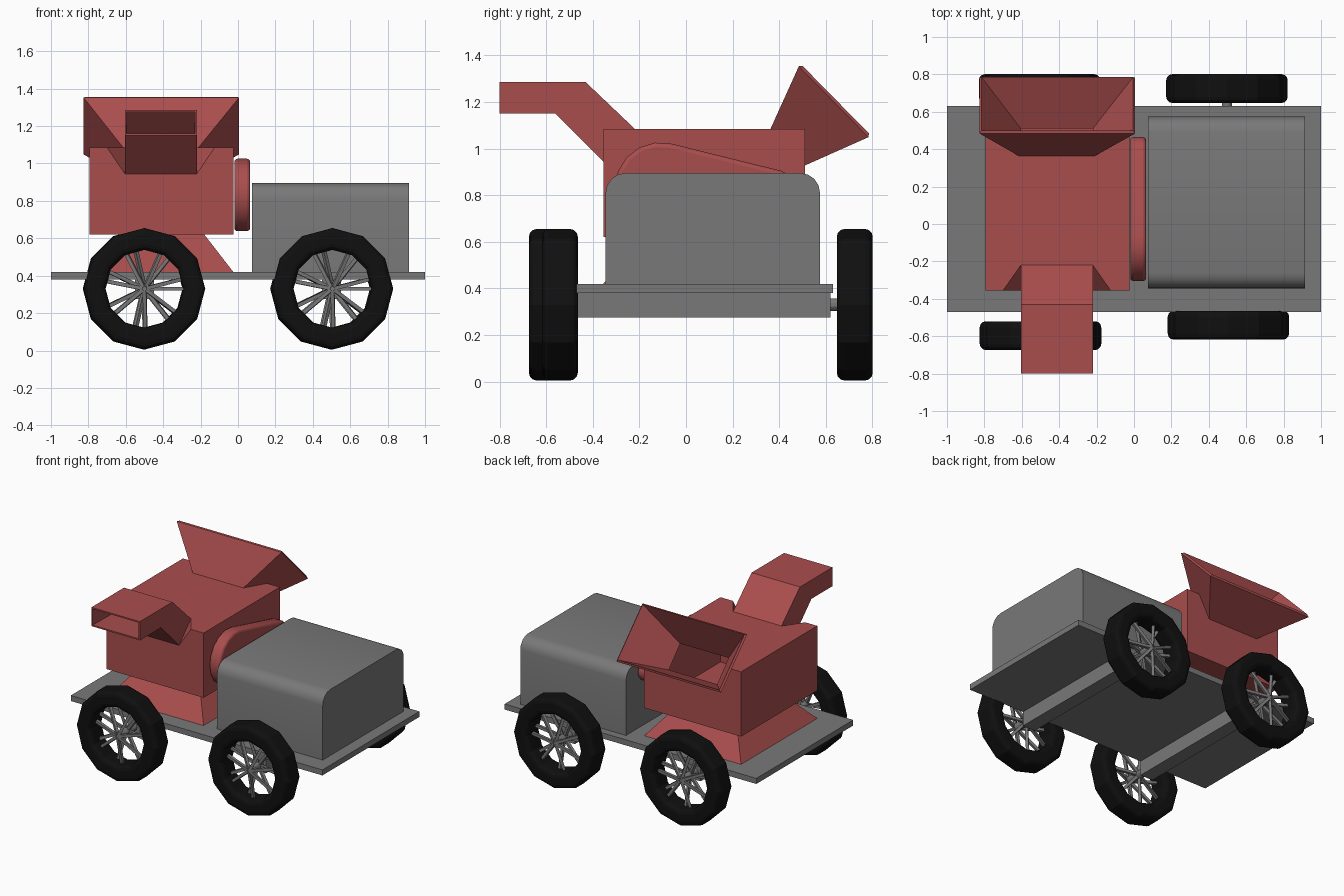
import bpy, bmesh, math
from mathutils import Vector

if "Cube" in bpy.data.objects:
    bpy.data.objects.remove(bpy.data.objects["Cube"], do_unlink=True)


def material(name, rgb):
    m = bpy.data.materials.new(name)
    m.use_nodes = True
    m.diffuse_color = (*rgb, 1)
    m.node_tree.nodes["Principled BSDF"].inputs["Base Color"].default_value = (*rgb, 1)
    return m


RED = material("dull_red", (0.40, 0.075, 0.075))
GREY = material("mid_grey", (0.19, 0.19, 0.19))
BLACK = material("tyre_black", (0.005, 0.005, 0.005))


def finish(name, bm, mat, smooth=False):
    bmesh.ops.remove_doubles(bm, verts=bm.verts, dist=0.0001)
    bmesh.ops.recalc_face_normals(bm, faces=bm.faces)
    mesh = bpy.data.meshes.new(name)
    bm.to_mesh(mesh)
    bm.free()
    mesh.materials.append(mat)
    ob = bpy.data.objects.new(name, mesh)
    bpy.context.collection.objects.link(ob)
    if smooth:
        bpy.ops.object.select_all(action="DESELECT")
        ob.select_set(True)
        bpy.context.view_layer.objects.active = ob
        bpy.ops.object.shade_smooth_by_angle()
    return ob


def face(bm, pts):
    bm.faces.new([bm.verts.new(p) for p in pts])


def loft(bm, rings, caps=False, closed=False):
    """Join equal rings of points with quads."""
    n = len(rings[0])
    vs = [[bm.verts.new(p) for p in r] for r in rings]
    pairs = list(zip(vs, vs[1:])) + ([(vs[-1], vs[0])] if closed else [])
    for a, b in pairs:
        for i in range(n):
            j = (i + 1) % n
            bm.faces.new((a[i], a[j], b[j], b[i]))
    if caps:
        bm.faces.new(vs[0])
        bm.faces.new(vs[-1])


def prism(name, profile, x0, x1, mat, smooth=False):
    bm = bmesh.new()
    loft(bm, [[(x, y, z) for y, z in profile] for x in (x0, x1)], caps=True)
    return finish(name, bm, mat, smooth)


def rect(y0, y1, z0, z1):
    return [(y0, z0), (y1, z0), (y1, z1), (y0, z1)]


def arc(cy, cz, r, a0, a1, steps):
    angles = [math.radians(a0 + (a1 - a0) * i / steps) for i in range(steps + 1)]
    return [(cy + r * math.cos(a), cz + r * math.sin(a)) for a in angles]


def hollow(ob, thickness=0.015):
    mod = ob.modifiers.new("wall", "SOLIDIFY")
    mod.thickness = thickness
    mod.offset = -1
    mod.use_even_offset = True


# Flat bed and the two axle beams
prism("bed", rect(-0.47, 0.63, 0.38, 0.42), -1, 1, GREY)
for side, x in (("right", -0.5), ("left", 0.5)):
    prism(side + "_axle_beam", rect(-0.47, 0.62, 0.275, 0.38), x - 0.05, x + 0.05, GREY)

# Engine housing with rounded upper edges
R = 0.085
prism("engine_housing",
      [(-0.345, 0.42), (0.575, 0.42)]
      + arc(0.575 - R, 0.895 - R, R, 0, 90, 4)
      + arc(-0.345 + R, 0.895 - R, R, 90, 180, 4),
      0.075, 0.915, GREY, smooth=True)

# Belt cover wrapped round a large and a small pulley
lean = math.degrees(math.asin(0.24))
cover = prism("belt_cover",
              arc(0.39, 0.832, 0.075, lean - 90, 90 - lean, 6)
              + arc(-0.11, 0.832, 0.195, 90 - lean, 270 + lean, 10),
              -0.02, 0.065, RED, smooth=True)
bevel = cover.modifiers.new("soft_rim", "BEVEL")
bevel.width = 0.018
bevel.segments = 3
bevel.limit_method = "ANGLE"
bevel.angle_limit = math.radians(60)

# Flared base under the chipper
X0, X1, Y0, Y1, ZB, ZT = -0.795, -0.025, -0.355, 0.51, 0.62, 1.085


def level(x0, x1, y0, y1, z):
    return [(x0, y0, z), (x1, y0, z), (x1, y1, z), (x0, y1, z)]


bm = bmesh.new()
loft(bm, [level(X0, X1, Y0, Y1, 0.42), level(-0.64, -0.18, -0.18, 0.34, ZB)], caps=True)
finish("chipper_base", bm, RED)

# Chipper body with a notch in its front and rear upper edges
DX0, DX1, NX0, NX1, NZ = -0.605, -0.22, -0.70, -0.125, 0.945
CY = {Y0: -0.22, Y1: 0.38}


def notch(y, edge_y, edge_z):
    return [(NX0, y, ZT), (DX0, edge_y, edge_z), (DX1, edge_y, edge_z), (NX1, y, ZT)]


bm = bmesh.new()
for y in (Y0, Y1):
    face(bm, [(X0, y, ZB), (X0, y, ZT)] + notch(y, y, NZ) + [(X1, y, ZT), (X1, y, ZB)])
    for nx, dx in ((NX0, DX0), (NX1, DX1)):
        face(bm, [(nx, y, ZT), (dx, y, NZ), (dx, CY[y], ZT)])
face(bm, [(X0, Y0, ZT)] + notch(Y0, CY[Y0], ZT) + [(X1, Y0, ZT), (X1, Y1, ZT)]
     + notch(Y1, CY[Y1], ZT)[::-1] + [(X0, Y1, ZT)])
face(bm, level(X0, X1, Y0, Y1, ZB))
for x in (X0, X1):
    face(bm, [(x, Y0, ZB), (x, Y1, ZB), (x, Y1, ZT), (x, Y0, ZT)])
finish("chipper_body", bm, RED)


def across(low, high, x0, x1):
    return [(x0, *low), (x1, *low), (x1, *high), (x0, *high)]


# Discharge chute, open at the front
bm = bmesh.new()
loft(bm, [across(lo, hi, DX0, DX1) for lo, hi in (
    ((Y0, NZ), (CY[Y0], ZT)),
    ((-0.56, 1.15), (-0.43, 1.285)),
    ((-0.80, 1.15), (-0.80, 1.285)))])
hollow(finish("discharge_chute", bm, RED), 0.01)

# Feed hopper, flared and open towards the rear
bm = bmesh.new()
loft(bm, [across((Y1, NZ), (CY[Y1], ZT), DX0, DX1),
          across((0.785, 1.065), (0.50, 1.355), -0.815, -0.005)])
hollow(finish("feed_hopper", bm, RED))


# Wheels
def bar(bm, a, b, r, sides):
    a, b = Vector(a), Vector(b)
    q = (b - a).to_track_quat("Z", "Y")
    ring = [q @ Vector((r * math.cos(t), r * math.sin(t), 0))
            for t in (2 * math.pi * (i + 0.5) / sides for i in range(sides))]
    loft(bm, [[a + p for p in ring], [b + p for p in ring]], caps=True)


def wheel(name, x, y, beam_end):
    z, out = 0.33, math.copysign(1, y)
    # Twelve-sided tyre with rounded shoulders
    section = []
    for cy, cr, a0 in ((0.044, 0.292, 0), (-0.044, 0.292, 90),
                       (-0.044, 0.241, 180), (0.044, 0.241, 270)):
        section += arc(cy, cr, 0.033, a0, a0 + 90, 3)
    bm = bmesh.new()
    turns = [2 * math.pi * i / 12 for i in range(12)]
    loft(bm, [[(x + r * math.cos(t), y + w, z + r * math.sin(t)) for w, r in section]
              for t in turns], closed=True)
    finish(name + "_tyre", bm, BLACK)
    # Spokes in two leaning rows
    bm = bmesh.new()
    for row, turn in ((1, 0.0), (-1, 0.25)):
        for i in range(7):
            t = 2 * math.pi * i / 7 + turn
            c, s = math.cos(t), math.sin(t)
            bar(bm, (x + 0.01 * c, y + 0.05 * row, z + 0.01 * s),
                (x + 0.215 * c, y + 0.01 * row, z + 0.215 * s), 0.014, 4)
    finish(name + "_spokes", bm, GREY)
    # Axle stub
    bm = bmesh.new()
    bar(bm, (x, beam_end, z), (x, y + 0.055 * out, z), 0.028, 12)
    finish(name + "_axle", bm, GREY, smooth=True)


wheel("front_right_wheel", -0.5, -0.597, -0.46)
wheel("front_left_wheel", 0.505, -0.541, -0.46)
wheel("rear_right_wheel", -0.505, 0.724, 0.61)
wheel("rear_left_wheel", 0.497, 0.724, 0.61)
